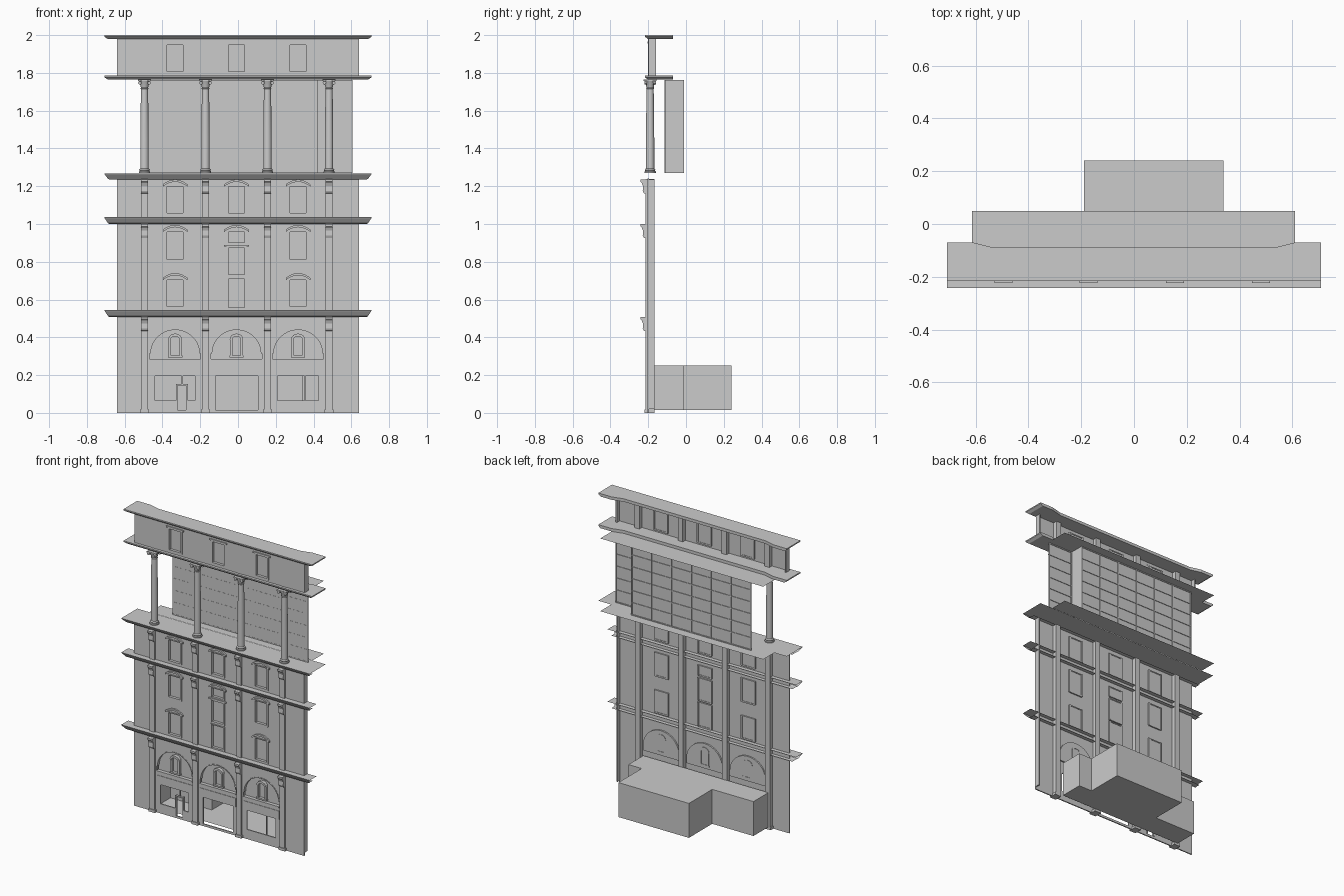
import bpy, bmesh, math

if "Cube" in bpy.data.objects:
    bpy.data.objects.remove(bpy.data.objects["Cube"])

BAYS = [-0.333, -0.008, 0.318]
PIERS = [-0.495, -0.172, 0.156, 0.482]


def finish(bm, name, solid=0, smooth=False):
    bmesh.ops.recalc_face_normals(bm, faces=bm.faces)
    me = bpy.data.meshes.new(name)
    bm.to_mesh(me)
    bm.free()
    ob = bpy.data.objects.new(name, me)
    bpy.context.collection.objects.link(ob)
    if solid:
        m = ob.modifiers.new("thickness", 'SOLIDIFY')
        m.thickness = solid
        m.offset = 0
    if smooth:
        bpy.context.view_layer.objects.active = ob
        ob.select_set(True)
        bpy.ops.object.shade_smooth_by_angle()
        ob.select_set(False)
    return ob


def prism(bm, a, b):
    """Close two matching outlines into a solid."""
    va, vb = [bm.verts.new(p) for p in a], [bm.verts.new(p) for p in b]
    n = len(a)
    bm.faces.new(va)
    bm.faces.new(vb[::-1])
    for i in range(n):
        bm.faces.new((va[i], va[(i + 1) % n], vb[(i + 1) % n], vb[i]))


def box(bm, x0, x1, y0, y1, z0, z1):
    q = [(x0, y0), (x1, y0), (x1, y1), (x0, y1)]
    prism(bm, [(x, y, z0) for x, y in q], [(x, y, z1) for x, y in q])


def front_prism(bm, pts, y0, y1):
    prism(bm, [(x, y0, z) for x, z in pts], [(x, y1, z) for x, z in pts])


def side_prism(bm, pts, x0, x1):
    prism(bm, [(x0, y, z) for y, z in pts], [(x1, y, z) for y, z in pts])


def arc(cx, cz, rx, rz, n=16):
    return [(cx + rx * math.cos(math.pi * i / n), cz + rz * math.sin(math.pi * i / n)) for i in range(n + 1)]


def quad(bm, pts):
    bm.faces.new([bm.verts.new(p) for p in pts])


def wall(bm, x0, x1, z0, z1, y, holes):
    """Flat wall divided on a grid, leaving rectangular holes."""
    xs = sorted({x0, x1, *[v for h in holes for v in h[:2]]})
    zs = sorted({z0, z1, *[v for h in holes for v in h[2:]]})
    g = [[bm.verts.new((x, y, z)) for z in zs] for x in xs]
    for i in range(len(xs) - 1):
        for j in range(len(zs) - 1):
            cx, cz = (xs[i] + xs[i + 1]) / 2, (zs[j] + zs[j + 1]) / 2
            if not any(h[0] < cx < h[1] and h[2] < cz < h[3] for h in holes):
                bm.faces.new((g[i][j], g[i + 1][j], g[i + 1][j + 1], g[i][j + 1]))
    loose = [v for v in bm.verts if not v.link_faces]
    bmesh.ops.delete(bm, geom=loose, context='VERTS')


# window layout: x0, x1, z0, z1, hood style
wins = []
for i, c in enumerate(BAYS):
    wins.append((c - .05, c + .05, 1.80, 1.955, 'flat'))
    wins.append((c - .05, c + .05, 1.05, 1.205, 'arch'))
    if i != 1:
        wins.append((c - .05, c + .05, .805, .965, 'arch'))
        wins.append((c - .05, c + .05, .555, .71, 'arch'))
wins += [(-.058, .042, .55, .715, ''), (-.058, .042, .725, .88, 'flat'), (-.058, .042, .895, .965, 'arch')]
shops = [(-.44, -.228, .065, .195), (-.12, .105, .015, .195), (.21, .425, .065, .195)]
doors = [(-.325, -.27, .015, .065)]
arches = [(c - .135, c + .135, .285, .45) for c in BAYS]

# main wall and attic wall
bm = bmesh.new()
wall(bm, -.64, .64, 0, 1.24, -.2, [w[:4] for w in wins if w[3] < 1.5] + shops + doors + arches)
for c in BAYS:
    a = arc(c, .315, .135, .13, 20)
    for p, q in zip(a, a[1:]):
        quad(bm, [(p[0], -.2, p[1]), (p[0], -.2, .45), (q[0], -.2, .45), (q[0], -.2, q[1])])
finish(bm, "main_wall", .008)
bm = bmesh.new()
wall(bm, -.64, .64, 1.785, 1.985, -.194, [w[:4] for w in wins if w[3] > 1.5])
finish(bm, "attic_wall", .008)

# wall end returns
bm = bmesh.new()
box(bm, .632, .64, -.2, -.168, .02, 1.235)
box(bm, .632, .64, -.195, -.16, 1.785, 1.98)
box(bm, -.64, -.632, -.195, -.16, 1.785, 1.98)
finish(bm, "wall_return")

# window panes, frames, sills and hoods
pane, frame, hood = bmesh.new(), bmesh.new(), bmesh.new()
for x0, x1, z0, z1, style in wins:
    c, s = (x0 + x1) / 2, .007 if z1 > 1.5 else 0
    quad(pane, [(x0, -.19 + s, z0), (x1, -.19 + s, z0), (x1, -.19 + s, z1), (x0, -.19 + s, z1)])
    for a, b in ((x0 - .004, x0 + .007), (x1 - .007, x1 + .004)):
        box(frame, a, b, -.209 + s, -.186 + s, z0, z1)
    for a, b in ((z0 - .003, z0 + .007), (z1 - .007, z1)):
        box(frame, x0, x1, -.208 + s, -.187 + s, a, b)
    if style == 'flat':
        box(hood, c - .065, c + .065, -.212 + s, -.196 + s, z1, z1 + .01)
    elif style == 'arch':
        o = [(c + .065 * t, z1 + .03 - .025 * t * t) for t in [k / 5 - 1 for k in range(11)]]
        front_prism(hood, o + [(x, z - .012) for x, z in o[::-1]], -.214, -.198)
for c in BAYS:
    # recessed arch infill with a small framed window
    p = [(c - .135, .285), (c + .135, .285)] + arc(c, .315, .135, .13, 20)
    quad(pane, [(x, -.186, z) for x, z in p])
    for s in (-1, 1):
        box(frame, c + s * .028 - .006, c + s * .028 + .006, -.203, -.183, .3, .395)
    box(frame, c - .038, c + .038, -.205, -.183, .294, .304)
    o, i = arc(c, .39, .036, .03, 8), arc(c, .385, .025, .02, 8)
    front_prism(frame, o + i[::-1], -.207, -.183)
    # arch rim, ledge and fascia
    o, i = arc(c, .315, .135, .13, 20), arc(c, .315, .129, .124, 20)
    front_prism(hood, o + i[::-1], -.206, -.186)
    box(hood, c - .135, c + .135, -.21, -.186, .277, .286)
    box(hood, c - .135, c + .135, -.207, -.198, .197, .255)
finish(pane, "window_panes")
finish(frame, "window_frames")
finish(hood, "window_hoods")

# shop door and mullions
bm = bmesh.new()
for x in (-.325, -.27):
    box(bm, x - .004, x + .004, -.205, -.19, .015, .15)
box(bm, -.329, -.266, -.205, -.19, .146, .154)
box(bm, -.298, -.292, -.203, -.193, .154, .195)
box(bm, .352, .358, -.203, -.193, .065, .195)
finish(bm, "shop_door_frame")

# pilasters with bases, and scrolled brackets
pil, brk = bmesh.new(), bmesh.new()
for x in PIERS:
    box(pil, x - .018, x + .018, -.215, -.167, 0, 1.237)
    box(pil, x - .024, x + .024, -.22, -.167, 0, .018)
    box(pil, x - .018, x + .018, -.2, -.162, 1.785, 1.982)
    for z in (.508, 1.0, 1.236):
        pts = [(-.205, z), (-.242, z), (-.242, z - .012), (-.234, z - .02), (-.228, z - .035),
               (-.229, z - .06), (-.223, z - .073), (-.205, z - .075)]
        side_prism(brk, pts, x - .018, x + .018)
finish(pil, "pilasters")
finish(brk, "cornice_brackets")

# lower cornices: thin sloping fronts with flat tops
bm = bmesh.new()
for z0, z1, back in ((.508, .545, -.168), (1.0, 1.036, -.168), (1.235, 1.268, -.07)):
    prof = [(.68, -.203, z0), (.688, -.218, z0 + .004), (.705, -.238, z1 - .007), (.708, -.242, z1), (.708, back, z1)]
    for (a, ya, za), (b, yb, zb) in zip(prof, prof[1:]):
        quad(bm, [(-a, ya, za), (a, ya, za), (b, yb, zb), (-b, yb, zb)])
    quad(bm, [(-.68, -.203, z0), (.68, -.203, z0), (.68, -.17, z0), (-.68, -.17, z0)])
bmesh.ops.remove_doubles(bm, verts=bm.verts, dist=1e-5)
finish(bm, "lower_cornices")

# upper cornices: solid slabs with a bent back edge
bm = bmesh.new()
for z in (1.765, 1.98):
    def outline(k, f, h):
        return [(-k, f, h), (k, f, h), (k, -.07, h), (.61, -.07, h), (.53, -.09, h),
                (-.53, -.09, h), (-.61, -.07, h), (-k, -.07, h)]
    prism(bm, outline(.69, -.203, z), outline(.708, -.217, z + .012))
    prism(bm, outline(.708, -.217, z + .012), outline(.708, -.217, z + .02))
finish(bm, "upper_cornices")

# loggia floor and ceiling
bm = bmesh.new()
for z, y in ((1.269, -.07), (1.763, -.1)):
    quad(bm, [(-.615, y, z), (.61, y, z), (.61, .05, z), (-.615, .05, z)])
finish(bm, "loggia_floor_and_ceiling")

# round columns: turned profile, leaf scrolls and square abacus
prof = [(.03, 1.27), (.03, 1.277), (.026, 1.281), (.028, 1.287), (.022, 1.294), (.022, 1.45), (.019, 1.715),
        (.022, 1.718), (.019, 1.722), (.022, 1.735), (.03, 1.756)]
bm = bmesh.new()
for x in PIERS:
    rings = [[bm.verts.new((x + r * math.cos(t * math.pi / 10), -.19 + r * math.sin(t * math.pi / 10), z))
              for t in range(20)] for r, z in prof]
    for a, b in zip(rings, rings[1:]):
        for t in range(20):
            bm.faces.new((a[t], a[(t + 1) % 20], b[(t + 1) % 20], b[t]))
    bm.faces.new(rings[0])
    bm.faces.new(rings[-1])
finish(bm, "columns", smooth=True)
bm = bmesh.new()
for x in PIERS:
    box(bm, x - .034, x + .034, -.224, -.156, 1.756, 1.765)
    for sx in (-1, 1):
        for y in (-.213, -.167):
            front_prism(bm, [(x + sx * .025 + .009 * math.cos(k * math.pi / 4), 1.747 + .009 * math.sin(k * math.pi / 4))
                             for k in range(8)], y - .007, y + .007)
finish(bm, "column_capitals")

# stepped window wall behind the columns, with a glazing grid
sheet, bars = bmesh.new(), bmesh.new()
for x0, x1, y, n in ((-.48, .42, -.016, 6), (.42, .605, -.112, 1)):
    box(sheet, x0, x1, y - .002, y + .001, 1.27, 1.762)
    for i in range(n + 1):
        x = x0 + .003 + (x1 - x0 - .006) * i / n
        box(bars, x - .003, x + .003, y - .003, y + .006, 1.27, 1.762)
    for j in range(7):
        z = 1.273 + .081 * j
        box(bars, x0, x1, y - .003, y + .005, z - .003, z + .003)
box(sheet, .417, .42, -.112, -.01, 1.27, 1.762)
finish(sheet, "rear_glazing")
finish(bars, "rear_glazing_bars")

# ground floor shop interior: stepped room open to the front
bm = bmesh.new()
plan = [(-.5, -.17), (-.5, -.01), (-.19, -.01), (-.19, .24), (.34, .24), (.34, -.01), (.44, -.01), (.44, -.17)]
prism(bm, [(x, y, .016) for x, y in plan], [(x, y, .25) for x, y in plan])
front = [f for f in bm.faces if all(abs(v.co.y + .17) < 1e-4 for v in f.verts)]
bmesh.ops.delete(bm, geom=front, context='FACES')
finish(bm, "shop_interior")
